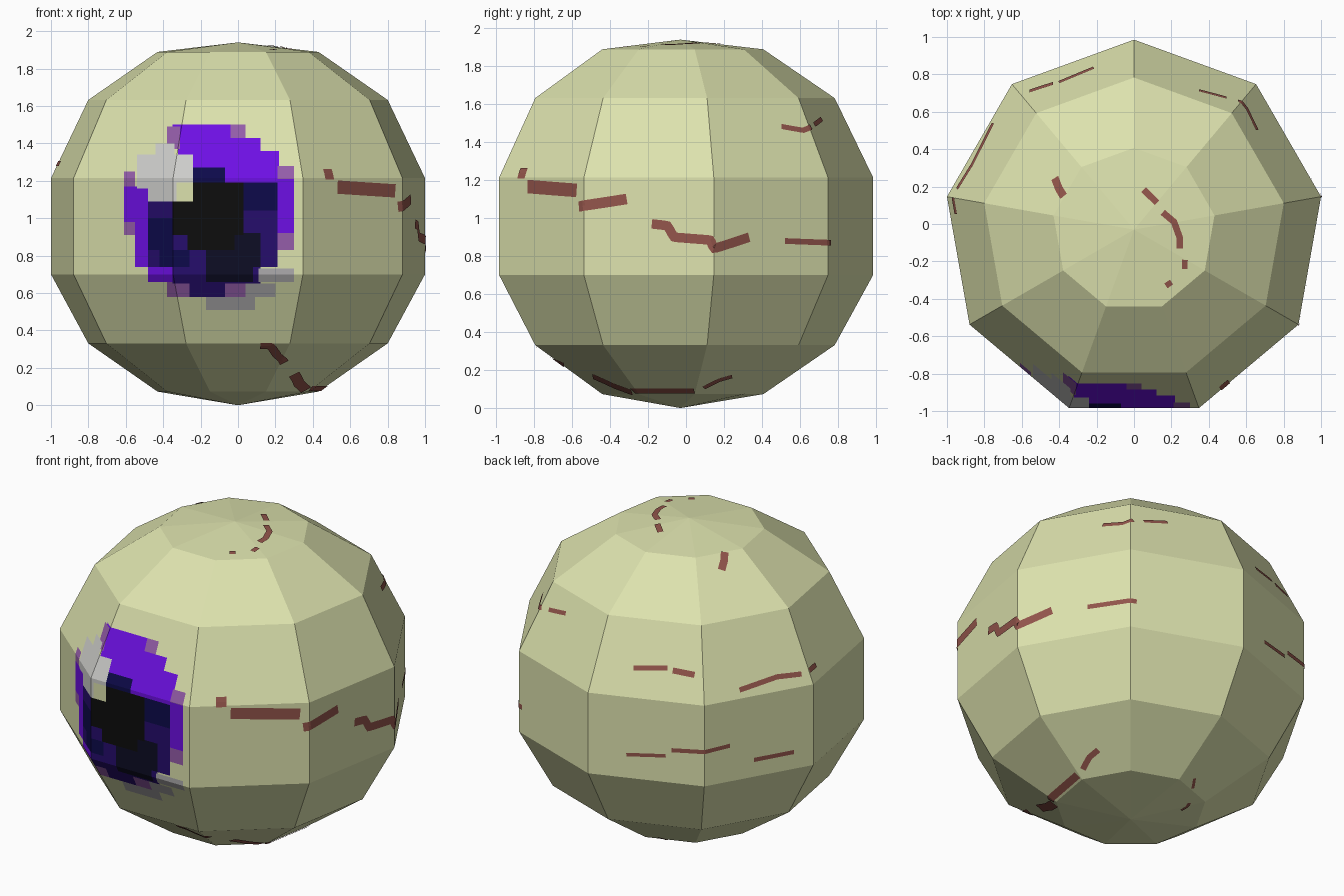
import bpy, bmesh, math
from mathutils import Vector
from mathutils.bvhtree import BVHTree

if "Cube" in bpy.data.objects:
    bpy.data.objects.remove(bpy.data.objects["Cube"])

YC = -0.03                      # axis of the nine-sided ball
CENTRE = Vector((0, YC, 0.97))
PROFILE = [(0, 0), (0.437, 0.073), (0.813, 0.331), (1.0154, 0.70),
           (1.0154, 1.214), (0.813, 1.632), (0.437, 1.889), (0, 1.94)]

COLOURS = {
    "cream": (0.72, 0.76, 0.42), "vein_red": (0.29, 0.09, 0.07),
    "purple": (0.155, 0.005, 0.78), "indigo": (0.019, 0.004, 0.15),
    "navy": (0.004, 0.003, 0.07), "blue_black": (0.004, 0.004, 0.018),
    "black": (0.004, 0.004, 0.004), "white": (0.62, 0.62, 0.60),
    "mauve": (0.30, 0.11, 0.40), "grey": (0.42, 0.41, 0.42),
}
MATS = {}
for name, col in COLOURS.items():
    m = bpy.data.materials.new(name)
    m.diffuse_color = (*col, 1)
    m.use_nodes = True
    m.node_tree.nodes["Principled BSDF"].inputs["Base Color"].default_value = m.diffuse_color
    MATS[name] = m
NAMES = list(COLOURS)


def make_object(name, bm, mats):
    me = bpy.data.meshes.new(name)
    bm.to_mesh(me)
    bm.free()
    for m in mats:
        me.materials.append(MATS[m])
    ob = bpy.data.objects.new(name, me)
    bpy.context.collection.objects.link(ob)
    return ob


def polar(r, deg, z):
    a = math.radians(deg)       # 0 = front, 90 = right
    return Vector((r * math.sin(a), YC - r * math.cos(a), z))


# Ball: nine-sided rings joined from pole to pole
bm = bmesh.new()
rings = [[bm.verts.new(polar(r, 20 + 40 * k, z)) for k in range(9 if r else 1)]
         for r, z in PROFILE]
for lo, hi in zip(rings, rings[1:]):
    for k in range(9):
        j = (k + 1) % 9
        quad = [lo[k % len(lo)], lo[j % len(lo)], hi[j % len(hi)], hi[k % len(hi)]]
        bm.faces.new(list(dict.fromkeys(quad)))
bmesh.ops.recalc_face_normals(bm, faces=bm.faces[:])
bm.normal_update()
TREE = BVHTree.FromBMesh(bm)

# Blocky iris: rectangles (left, top, right, bottom) in hundredths, painted in order
IRIS = [
    ("purple", [(-35, 150, 4, 142), (-32, 143, 12, 136), (-32, 136, 22, 119),
                (-61, 117, -48, 98), (-55, 117, -41, 74), (-48, 80, -31, 66),
                (21, 121, 30, 92)]),
    ("mauve", [(-38, 149, -31, 137), (-4, 150, 4, 143), (21, 128, 30, 121),
               (21, 92, 30, 83), (-61, 125, -55, 117), (-61, 98, -55, 91),
               (-38, 66, -26, 58), (-7, 65, 4, 58)]),
    ("white", [(-44, 140, -34, 134), (-54, 134, -24, 116), (-48, 116, -24, 109)]),
    ("cream", [(-33, 119, -24, 109)]),
    ("indigo", [(-48, 109, 21, 74), (-24, 119, 21, 109), (-35, 74, 12, 65),
                (-26, 65, -7, 58)]),
    ("navy", [(-24, 127, -7, 119), (-48, 100, -35, 83), (-42, 83, -26, 74),
              (2, 119, 21, 104)]),
    ("blue_black", [(-17, 92, 12, 74), (-17, 74, 8, 66)]),
    ("black", [(-24, 119, 3, 109), (-35, 109, 3, 91), (-27, 91, -2, 83)]),
    ("grey", [(-17, 58, 9, 51), (4, 65, 20, 58), (11, 73, 30, 66)]),
]
rects = [(n, [v / 100 for v in r]) for n, rs in IRIS for r in rs]


def front_faces():
    return [f for f in bm.faces if f.normal.y < -0.45
            and f.calc_center_median().y < -0.55
            and 0.4 < f.calc_center_median().z < 1.6]


cuts = [(Vector((v, 0, 0)), Vector((1, 0, 0))) for v in sorted({v for _, r in rects for v in (r[0], r[2])})]
cuts += [(Vector((0, 0, v)), Vector((0, 0, 1))) for v in sorted({v for _, r in rects for v in (r[1], r[3])})]
front = front_faces()
for co, no in cuts:
    geom = set(front)
    for f in front:
        geom.update(f.edges)
        geom.update(f.verts)
    res = bmesh.ops.bisect_plane(bm, geom=list(geom), dist=1e-5, plane_co=co, plane_no=no)
    front = [g for g in res["geom"] if isinstance(g, bmesh.types.BMFace)]
for f in front:
    c = f.calc_center_median()
    for n, (x0, z1, x1, z0) in rects:
        if x0 < c.x < x1 and z0 < c.z < z1:
            f.material_index = NAMES.index(n)
make_object("eyeball", bm, NAMES)

# Veins: thin plates laid over the ball, (angle, height) paths with a width
SIDE_VEINS = [
    (0.06, [(28.5, 1.235), (32, 1.235)]),
    (0.07, [(33.5, 1.165), (57, 1.145)]),
    (0.055, [(58, 1.06), (73, 1.10)]),
    (0.05, [(81, 0.97), (86, 0.96), (88, 0.90), (99, 0.885), (100, 0.84), (112, 0.90)]),
    (0.03, [(125, 0.88), (142, 0.87)]),
    (0.05, [(9, 0.32), (13, 0.32), (17, 0.27), (22, 0.23)]),
    (0.06, [(33, 0.17), (43, 0.12), (55, 0.085)]),
    (0.045, [(57, 0.095), (99, 0.095)]),
    (0.035, [(105, 0.11), (113, 0.15), (120, 0.17)]),
    (0.02, [(192, 0.11), (198, 0.08)]), (0.02, [(215, 0.06), (225, 0.05)]),
    (0.03, [(129, 1.48), (137, 1.46), (141, 1.48)]),
    (0.025, [(145, 1.49), (155, 1.52)]),
    (0.03, [(194, 1.37), (207, 1.39)]), (0.035, [(209, 1.38), (217, 1.37)]),
    (0.03, [(233, 1.26), (248, 1.29), (257, 1.28)]), (0.03, [(260, 1.29), (265, 1.29)]),
    (0.022, [(193, 0.85), (207, 0.87)]), (0.026, [(209, 0.91), (229, 0.93)]),
    (0.026, [(238, 0.81), (253, 0.81)]),
]
# Veins near the top, as (x, y) seen from above
TOP_VEINS = [
    (0.035, [(0.05, 0.18), (0.12, 0.11)]),
    (0.035, [(0.15, 0.06), (0.21, 0.01), (0.24, -0.07), (0.24, -0.13)]),
    (0.03, [(0.27, -0.19), (0.27, -0.24)]),
    (0.03, [(0.17, -0.33), (0.2, -0.31)]),
    (0.045, [(-0.46, 0.27), (-0.42, 0.20), (-0.38, 0.15)]),
]


def on_side(a, z):
    for (r0, z0), (r1, z1) in zip(PROFILE, PROFILE[1:]):
        if z <= z1:
            break
    r = r0 + (r1 - r0) * (z - z0) / (z1 - z0)
    dev = math.radians((a + 20) % 40 - 20)
    return polar(r * math.cos(math.radians(20)) / math.cos(dev), a, z)


def on_top(x, y):
    return Vector((x, y, 1.90))


def surface(p):
    d = (p - CENTRE).normalized()
    hit = TREE.ray_cast(CENTRE, d)[0]
    return hit + d * 0.005


def add_vein(bm, width, path, place):
    pts = []
    for (u0, v0), (u1, v1) in zip(path, path[1:]):
        n = max(2, math.ceil((place(u1, v1) - place(u0, v0)).length / 0.015))
        pts += [surface(place(u0 + (u1 - u0) * i / n, v0 + (v1 - v0) * i / n)) for i in range(n)]
    pts.append(surface(place(*path[-1])))
    last = None
    for i, p in enumerate(pts):
        tangent = pts[min(i + 1, len(pts) - 1)] - pts[max(i - 1, 0)]
        side = (p - CENTRE).cross(tangent).normalized() * width / 2
        row = [bm.verts.new(surface(p + side * k)) for k in (1, 0, -1)]
        if last:
            for k in (0, 1):
                bm.faces.new((last[k], last[k + 1], row[k + 1], row[k]))
        last = row


bm = bmesh.new()
for veins, place in ((SIDE_VEINS, on_side), (TOP_VEINS, on_top)):
    for width, path in veins:
        add_vein(bm, width, path, place)
bm.normal_update()
for f in bm.faces:              # all plates face outward
    if f.normal.dot(f.calc_center_median() - CENTRE) < 0:
        f.normal_flip()
make_object("veins", bm, ["vein_red"])
